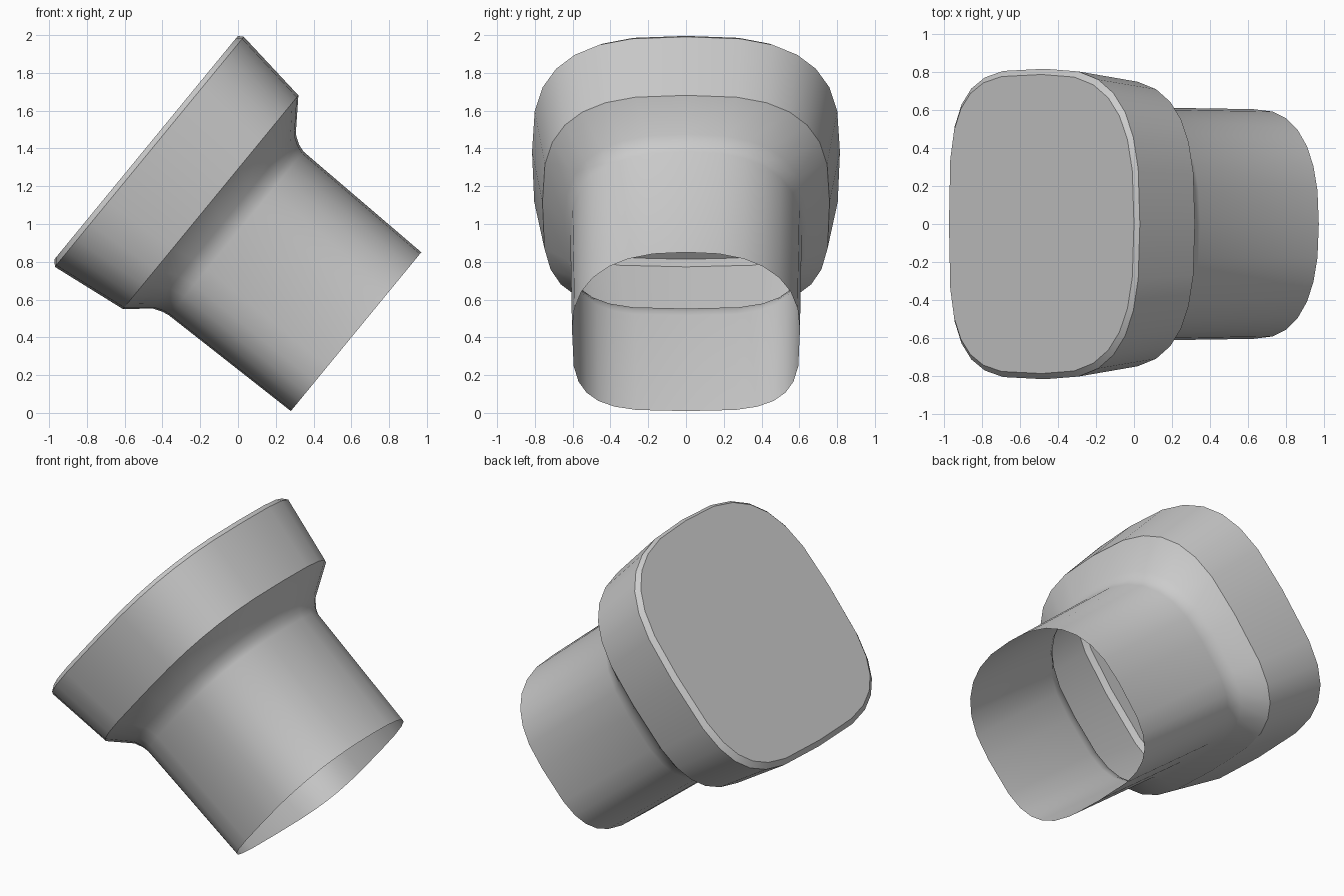
import bpy
import bmesh
import math
from mathutils import Vector

cube = bpy.data.objects.get("Cube")
if cube:
    bpy.data.objects.remove(cube, do_unlink=True)

SEGMENTS = 28
TILT = math.radians(50.6)
AXIS = Vector((-math.sin(TILT), 0, math.cos(TILT)))   # from open end to cap
ACROSS = Vector((math.cos(TILT), 0, math.sin(TILT)))  # sloping width of the section

# Sections: distance along axis, centre, half width, half depth, upper and lower squareness
SECTIONS = [
    (-0.21, 0.729, 0.544, 0.603, 2.45, 3.6),   # open end
    (0.61, 0.728, 0.561, 0.613, 2.45, 3.6),    # neck
    (0.65, 0.731, 0.571, 0.622, 2.5, 3.6),
    (0.70, 0.737, 0.597, 0.643, 2.6, 3.6),     # fillet
    (0.82, 0.770, 0.732, 0.760, 2.9, 3.6),     # lower rim of head
    (1.24, 0.770, 0.788, 0.815, 2.9, 3.6),     # upper rim of head
    (1.267, 0.777, 0.765, 0.785, 2.9, 3.6),    # cap edge
]


def section_ring(bm, along, centre, width, depth, upper, lower):
    """Rounded-square ring, squarer on its lower side."""
    ring = []
    for i in range(SEGMENTS):
        angle = math.tau * i / SEGMENTS
        c, s = math.cos(angle), math.sin(angle)
        power = 2 / (upper if c > 0 else lower)
        t = centre + width * math.copysign(abs(c) ** power, c)
        y = depth * math.copysign(abs(s) ** power, s)
        ring.append(bm.verts.new(AXIS * along + ACROSS * t + Vector((0, y, 0))))
    return ring


# Hollow tube and flared head, open at the tube end
bm = bmesh.new()
rings = [section_ring(bm, *section) for section in SECTIONS]
for low, high in zip(rings, rings[1:]):
    for i in range(SEGMENTS):
        j = (i + 1) % SEGMENTS
        bm.faces.new((low[i], low[j], high[j], high[i]))
bm.faces.new(rings[-1])
bmesh.ops.recalc_face_normals(bm, faces=bm.faces)
cap = max(bm.faces, key=lambda f: f.calc_area())
if cap.normal.dot(AXIS) < 0:
    bmesh.ops.reverse_faces(bm, faces=bm.faces)

mesh = bpy.data.meshes.new("flared_tube")
bm.to_mesh(mesh)
bm.free()
tube = bpy.data.objects.new("flared_tube", mesh)
bpy.context.collection.objects.link(tube)

# Plain grey material
grey = bpy.data.materials.new("plain_grey")
grey.use_nodes = True
colour = (0.6, 0.6, 0.6, 1)
grey.diffuse_color = colour
grey.node_tree.nodes["Principled BSDF"].inputs["Base Color"].default_value = colour
mesh.materials.append(grey)

# Smooth sides with crisp rims
bpy.ops.object.select_all(action="DESELECT")
tube.select_set(True)
bpy.context.view_layer.objects.active = tube
bpy.ops.object.shade_smooth_by_angle(angle=math.radians(32))
